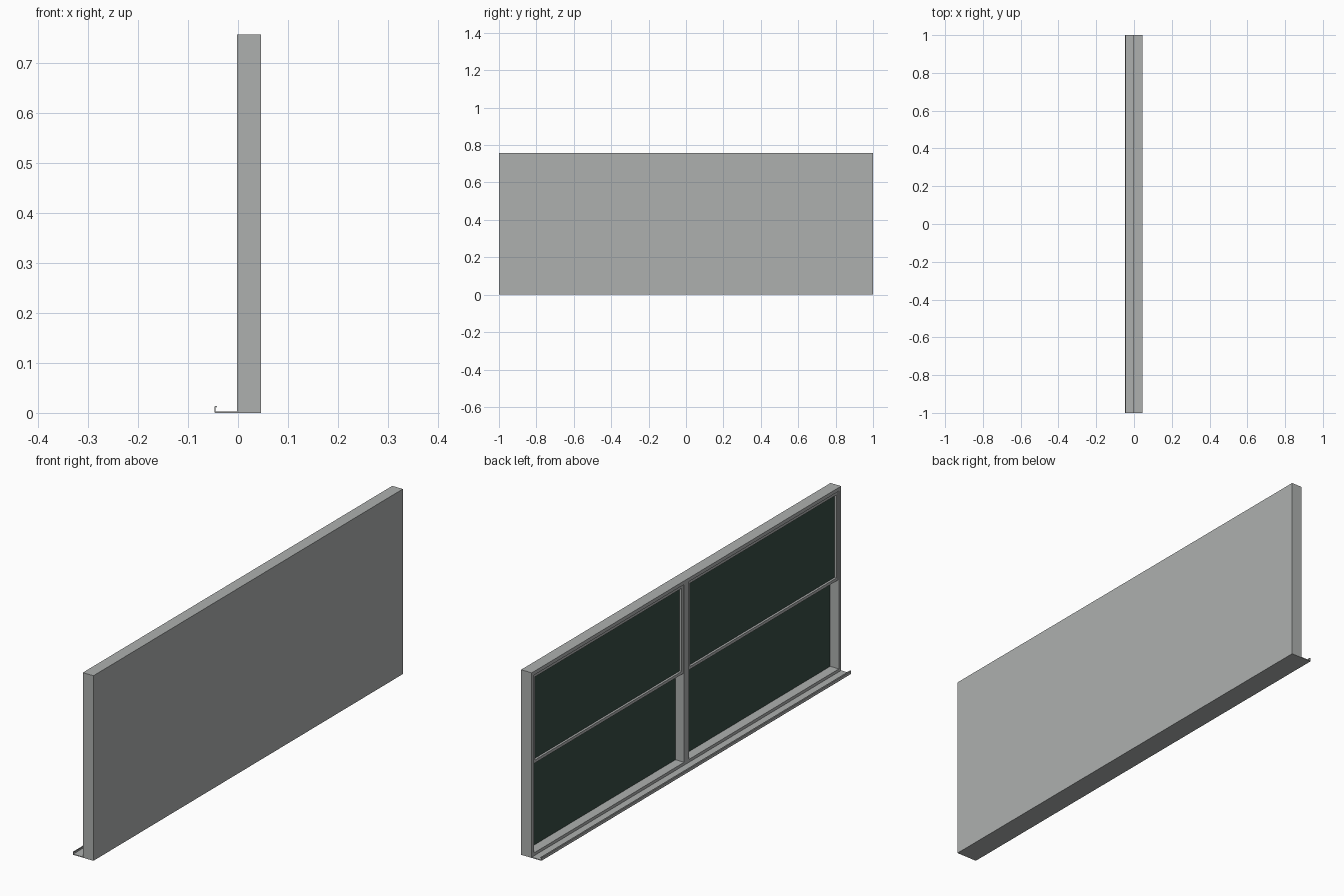
import bpy, bmesh

if "Cube" in bpy.data.objects:
    bpy.data.objects.remove(bpy.data.objects["Cube"])

def material(name, rgb):
    m = bpy.data.materials.new(name)
    m.diffuse_color = (*rgb, 1)
    m.use_nodes = True
    m.node_tree.nodes["Principled BSDF"].inputs["Base Color"].default_value = m.diffuse_color
    return m

GREY = material("aluminium grey", (0.42, 0.435, 0.43))
GREEN = material("board green", (0.04, 0.075, 0.058))

def box(bm, x0, x1, y0, y1, z0, z1):
    vs = bmesh.ops.create_cube(bm, size=1)["verts"]
    for v in vs:
        v.co.x = x0 if v.co.x < 0 else x1
        v.co.y = y0 if v.co.y < 0 else y1
        v.co.z = z0 if v.co.z < 0 else z1

def finish(name, bm, mat):
    bmesh.ops.recalc_face_normals(bm, faces=bm.faces)
    me = bpy.data.meshes.new(name)
    bm.to_mesh(me)
    bm.free()
    me.materials.append(mat)
    ob = bpy.data.objects.new(name, me)
    bpy.context.collection.objects.link(ob)
    return ob

def boxes(name, mat, *dims):
    bm = bmesh.new()
    for d in dims:
        box(bm, *d)
    return finish(name, bm, mat)

F, B, TOP, W = -0.002, 0.046, 0.757, 0.015   # front, back, height, border

# Outer casing: back panel, borders and central mullion
boxes("back_panel", GREY, (0.039, B, -1, 1, 0, TOP))
boxes("outer_frame", GREY,
      (F, 0.039, -1, 1, 0, W),
      (F, 0.039, -1, 1, TOP - W, TOP),
      (F, 0.039, -1, -1 + W, W, TOP - W),
      (F, 0.039, 1 - W, 1, W, TOP - W),
      (F, 0.039, -W, W, W, TOP - W))

for side, y0, y1 in (("right", -1 + W, -W), ("left", W, 1 - W)):
    # Lower board at the back of the bay
    boxes("lower_board_" + side, GREEN, (0.037, 0.0392, y0, y1, W, TOP - W))
    # Upper sliding sash: rails around a recessed board
    z0, z1, r, a, b = 0.378, TOP - W, 0.012, 0.001, 0.018
    boxes("sash_frame_" + side, GREY,
          (a, b, y0, y1, z0, z0 + r), (a, b, y0, y1, z1 - r, z1),
          (a, b, y0, y0 + r, z0 + r, z1 - r), (a, b, y1 - r, y1, z0 + r, z1 - r))
    boxes("upper_board_" + side, GREEN,
          (0.010, 0.017, y0 + r, y1 - r, z0 + r, z1 - r))

# Chalk tray: extruded profile with a curled lip
profile = [(F, 0), (-0.046, 0), (-0.047, 0.001), (-0.047, 0.012), (-0.045, 0.014),
           (-0.042, 0.014), (-0.042, 0.011), (-0.043, 0.011), (-0.043, 0.0125),
           (-0.0455, 0.0125), (-0.0455, 0.003), (F, 0.003)]
bm = bmesh.new()
face = bm.faces.new([bm.verts.new((x, -1, z)) for x, z in profile])
ext = bmesh.ops.extrude_face_region(bm, geom=[face], use_keep_orig=True)
bmesh.ops.translate(bm, vec=(0, 2, 0),
                    verts=[g for g in ext["geom"] if isinstance(g, bmesh.types.BMVert)])
finish("chalk_tray", bm, GREY)
